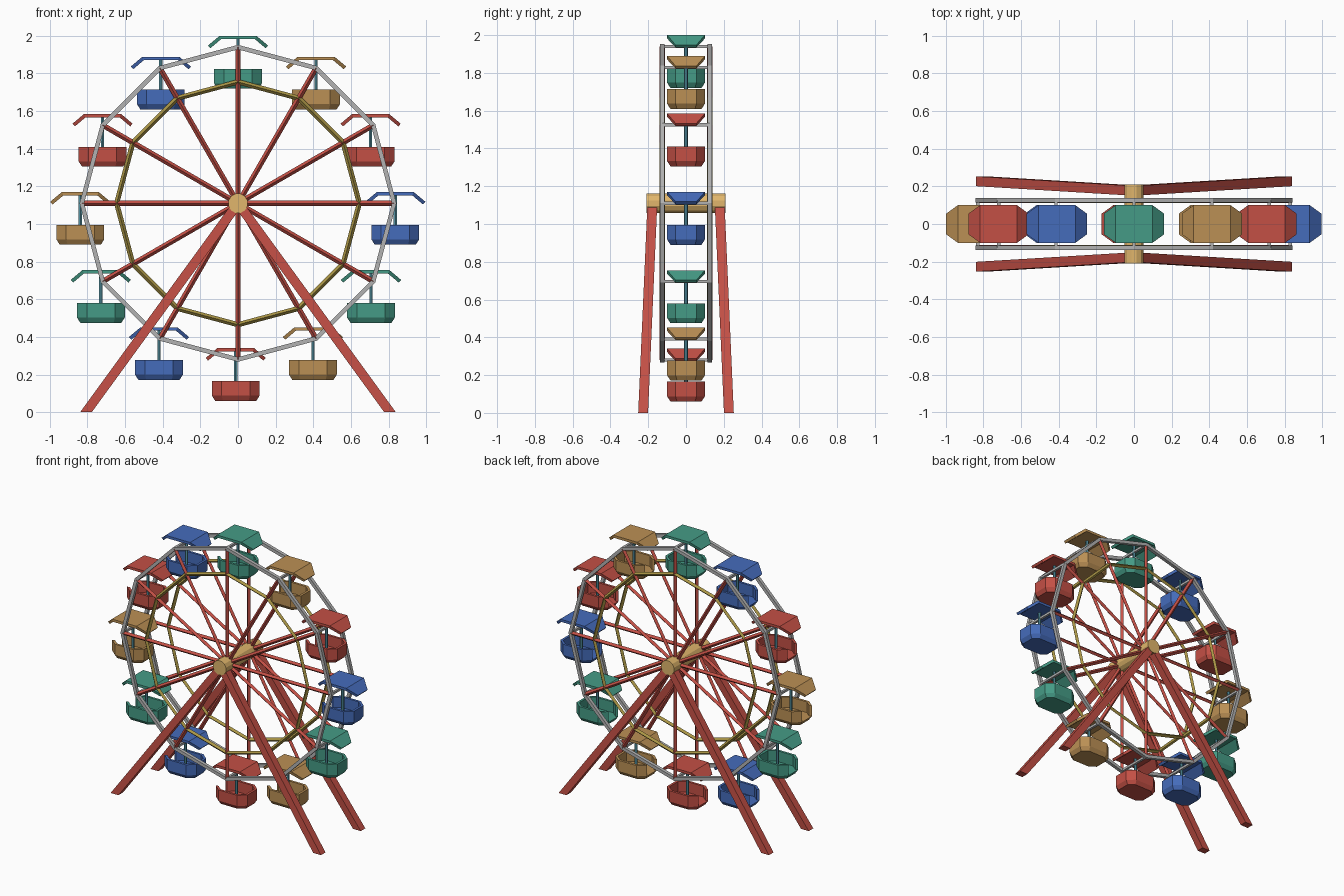
import bpy, bmesh
from math import sin, cos, pi
from mathutils import Vector

if "Cube" in bpy.data.objects:
    bpy.data.objects.remove(bpy.data.objects["Cube"])

N, HUB_Z, R_OUT, R_IN, SIDE = 12, 1.11, 0.83, 0.645, 0.125


def material(name, rgb):
    m = bpy.data.materials.new(name)
    m.diffuse_color = (*rgb, 1)
    m.use_nodes = True
    m.node_tree.nodes["Principled BSDF"].inputs["Base Color"].default_value = m.diffuse_color
    return m


RED = material("red", (0.55, 0.08, 0.06))
GREEN = material("green", (0.06, 0.33, 0.24))
BLUE = material("blue", (0.06, 0.15, 0.5))
TAN = material("tan", (0.5, 0.28, 0.09))
GOLD = material("gold", (0.75, 0.47, 0.15))
OLIVE = material("olive", (0.4, 0.3, 0.06))
STEEL = material("steel", (0.45, 0.45, 0.45))
TEAL = material("teal", (0.1, 0.32, 0.4))


def finish(bm, name, mat):
    bmesh.ops.recalc_face_normals(bm, faces=bm.faces)
    me = bpy.data.meshes.new(name)
    bm.to_mesh(me)
    bm.free()
    me.materials.append(mat)
    ob = bpy.data.objects.new(name, me)
    bpy.context.collection.objects.link(ob)
    return ob


def loft(bm, rings, close=False):
    """Skin a list of equal point rings; cap the ends or close into a loop."""
    vs = [[bm.verts.new(p) for p in r] for r in rings]
    n = len(vs[0])
    pairs = list(zip(vs, vs[1:])) + ([(vs[-1], vs[0])] if close else [])
    for a, b in pairs:
        for i in range(n):
            bm.faces.new((a[i], a[(i + 1) % n], b[(i + 1) % n], b[i]))
    if not close:
        bm.faces.new(vs[0])
        bm.faces.new(vs[-1])


def bar(bm, p, q, r, sides=4, phase=0.0):
    p, q = Vector(p), Vector(q)
    d = (q - p).normalized()
    u = Vector((0, 1, 0)) if abs(d.y) < 0.9 else Vector((1, 0, 0))
    u = (u - d * u.dot(d)).normalized()
    w = d.cross(u)
    ang = [phase + 2 * pi * i / sides for i in range(sides)]
    loft(bm, [[c + u * r * cos(a) + w * r * sin(a) for a in ang] for c in (p, q)])


def rim(k, r, y):
    a = 2 * pi * k / N
    return Vector((r * sin(a), y, HUB_Z + r * cos(a)))


def ring(name, r, half, mat, phase):
    # mitred polygon rings, one per wheel side
    bm = bmesh.new()
    sec = [(half * cos(phase + i * pi / 2), half * sin(phase + i * pi / 2)) for i in range(4)]
    for y in (-SIDE, SIDE):
        loft(bm, [[rim(k, r + dr, y + dy) for dr, dy in sec] for k in range(N)], close=True)
    return finish(bm, name, mat)


# wheel rims
ring("outer_rim", R_OUT, 0.017, STEEL, pi / 4)
ring("inner_rim", R_IN, 0.014, OLIVE, 0)

# spokes and cross bars
spokes, cross = bmesh.new(), bmesh.new()
for k in range(N):
    for y in (-SIDE, SIDE):
        bar(spokes, (0, y, HUB_Z), rim(k, R_OUT, y), 0.014)
    bar(cross, rim(k, R_OUT, -SIDE), rim(k, R_OUT, SIDE), 0.012, 4, pi / 4)
finish(spokes, "spokes", RED)
finish(cross, "cross_bars", STEEL)

# hub axle
bm = bmesh.new()
bar(bm, (0, -0.21, HUB_Z), (0, 0.21, HUB_Z), 0.053, 12, pi / 12)
finish(bm, "hub_axle", GOLD)

# support legs, cut level at the ground
for sy, side in ((-1, "front"), (1, "back")):
    bm = bmesh.new()
    for sx in (-1, 1):
        loft(bm, [[(cx * sx + dx, cy * sy + dy, z) for dx, dy in
                   ((-0.031, -0.026), (0.031, -0.026), (0.031, 0.026), (-0.031, 0.026))]
                  for cx, cy, z in ((0.808, 0.227, 0), (0.0, 0.178, HUB_Z))])
    finish(bm, side + "_legs", RED)


def octagon(cx, z, inset):
    # elongated octagon; first and last points border the doorway side (-x)
    x, y, fx, fy = 0.127 - inset, 0.1 - inset, 0.075 - inset * 0.4, 0.055 - inset * 0.4
    return [Vector((cx + a, b, z)) for a, b in
            ((-x, -fy), (-fx, -y), (fx, -y), (x, -fy), (x, fy), (fx, y), (-fx, y), (-x, fy))]


def gondola(k, dx, mat):
    c = rim(k, R_OUT, 0)
    cx, top = c.x + dx, c.z + 0.06
    rim_z, floor_z, base_z = top - 0.175, top - 0.252, top - 0.28
    # tub: chamfered base plus a wall open at the doorway
    bm = bmesh.new()
    loft(bm, [octagon(cx, base_z, 0.018), octagon(cx, floor_z, 0)])
    o, i = octagon(cx, 0, 0), octagon(cx, 0, 0.017)
    up = Vector((0, 0, 1))
    loft(bm, [[o[j] + up * floor_z, o[j] + up * rim_z, i[j] + up * rim_z, i[j] + up * floor_z]
              for j in range(8)])
    finish(bm, f"tub_{k}", mat)
    # canopy: flat roof with tapered end flaps
    bm = bmesh.new()
    loft(bm, [[(cx + x, -y, z), (cx + x, y, z), (cx + x2, y, z2), (cx + x2, -y, z2)]
              for x, y, z, x2, z2 in ((-0.16, 0.055, top - 0.052, -0.147, top - 0.066),
                                      (-0.098, 0.1, top, -0.09, top - 0.018),
                                      (0.098, 0.1, top, 0.09, top - 0.018),
                                      (0.16, 0.055, top - 0.052, 0.147, top - 0.066))])
    finish(bm, f"canopy_{k}", mat)
    # hanger pole
    bm = bmesh.new()
    bar(bm, (cx, 0, top - 0.01), (cx, 0, floor_z), 0.01, 6)
    finish(bm, f"pole_{k}", TEAL)


# gondolas, each with a slight sideways sway
SWAY = (0, 0, -0.014, 0.006, -0.012, -0.017, -0.012, -0.005, -0.01, -0.008, -0.001, 0.005)
for k, dx in enumerate(SWAY):
    gondola(k, dx, (GREEN, TAN, RED, BLUE)[k % 4])
